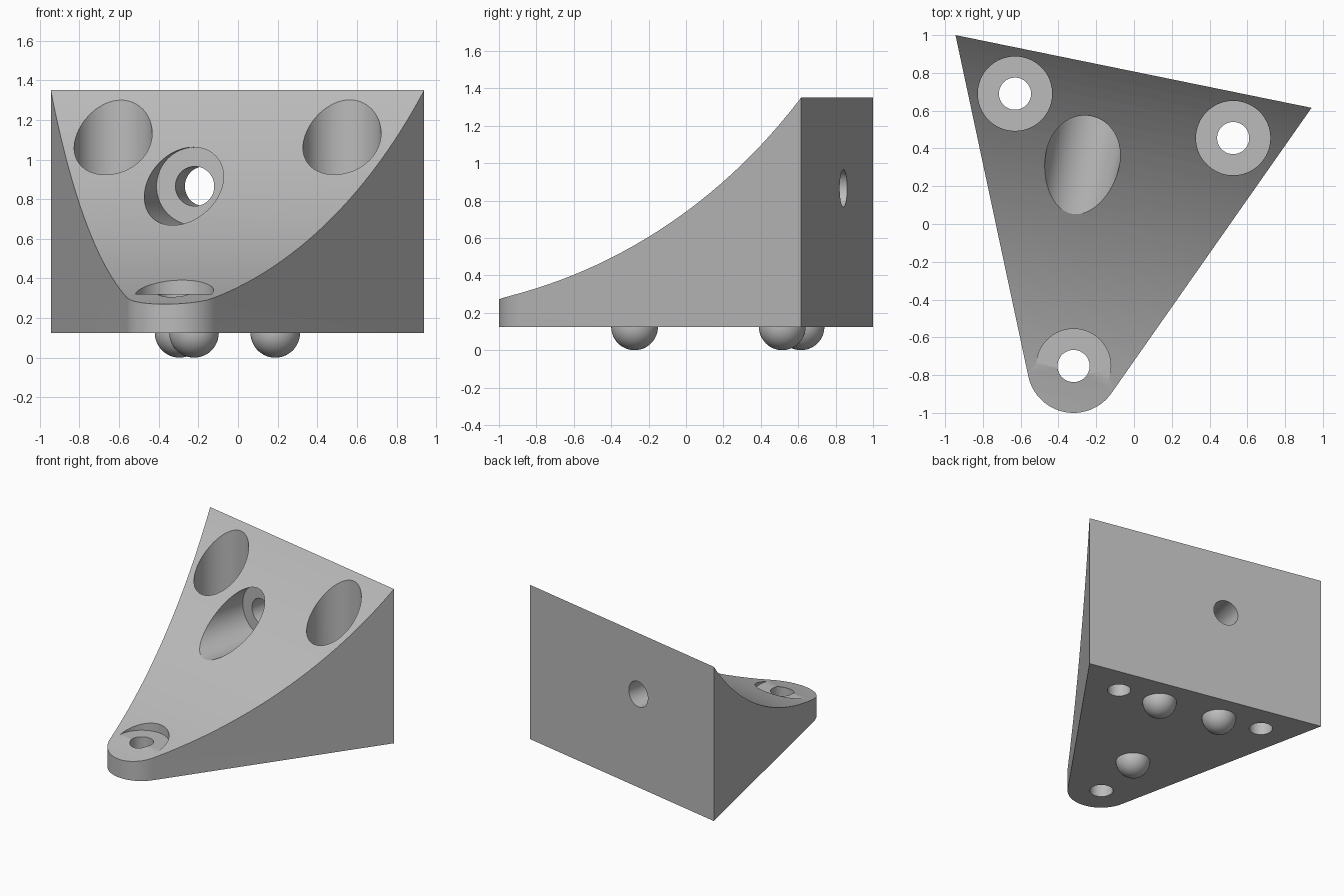
import bpy, bmesh
from math import sin, cos, acos, atan2, radians
from mathutils import Vector, Matrix

cube = bpy.data.objects.get("Cube")
if cube:
    bpy.data.objects.remove(cube, do_unlink=True)

BASE, BORE_FLOOR = 0.125, 0.322
BORE_R, HOLE_R = 0.197, 0.085

grey = bpy.data.materials.new("light grey")
grey.use_nodes = True
grey.diffuse_color = (0.5, 0.5, 0.5, 1)
grey.node_tree.nodes["Principled BSDF"].inputs["Base Color"].default_value = (0.5, 0.5, 0.5, 1)

# Plan corners, and the axes along and away from the back wall
left_corner = Vector((-0.945, 1.0, 0))
right_corner = Vector((0.94, 0.615, 0))
nose = Vector((-0.32, -0.755, 0))
nose_r = 0.245
along = (right_corner - left_corner).normalized()
forward = Vector((along.y, -along.x, 0))


def make_object(name, bm):
    bmesh.ops.recalc_face_normals(bm, faces=bm.faces)
    mesh = bpy.data.meshes.new(name)
    bm.to_mesh(mesh)
    bm.free()
    mesh.materials.append(grey)
    obj = bpy.data.objects.new(name, mesh)
    bpy.context.collection.objects.link(obj)
    return obj


def cut_cylinder(body, start, end, radius, segments=64):
    """Subtract a cylinder running between two points."""
    axis = end - start
    turn = axis.to_track_quat('Z', 'Y').to_matrix().to_4x4()
    bm = bmesh.new()
    bmesh.ops.create_cone(bm, cap_ends=True, segments=segments, radius1=radius,
                          radius2=radius, depth=axis.length,
                          matrix=Matrix.Translation((start + end) / 2) @ turn)
    cutter = make_object("cutter", bm)
    cutter.hide_render = True
    mod = body.modifiers.new("cut", 'BOOLEAN')
    mod.operation, mod.solver, mod.object = 'DIFFERENCE', 'EXACT', cutter
    bpy.context.view_layer.objects.active = body
    bpy.ops.object.modifier_apply(modifier=mod.name)
    bpy.data.objects.remove(cutter, do_unlink=True)


def tangent_angle(corner, side):
    d = corner - nose
    return atan2(d.y, d.x) + side * acos(nose_r / d.length)


# Wedge body: triangular plan with a rounded nose
a0 = tangent_angle(left_corner, 1)
a1 = tangent_angle(right_corner, -1) + radians(360)
steps = 32
outline = [right_corner, left_corner]
for i in range(steps + 1):
    a = a0 + (a1 - a0) * i / steps
    outline.append(nose + nose_r * Vector((cos(a), sin(a), 0)))
bm = bmesh.new()
face = bm.faces.new([bm.verts.new((p.x, p.y, BASE)) for p in outline])
extruded = bmesh.ops.extrude_face_region(bm, geom=[face])["geom"]
bmesh.ops.translate(bm, vec=(0, 0, 1.4),
                    verts=[g for g in extruded if isinstance(g, bmesh.types.BMVert)])
body = make_object("wedge_body", bm)

# Concave sloping top
scoop = left_corner + forward * 2.4635 + Vector((0, 0, 3.439))
cut_cylinder(body, scoop - along * 2, scoop + along * 4, 3.23, 256)

# Three vertical counterbored screw holes
for x, y in [(-0.63, 0.69), (0.525, 0.455), (-0.32, -0.752)]:
    cut_cylinder(body, Vector((x, y, BORE_FLOOR)), Vector((x, y, 2)), BORE_R)
    cut_cylinder(body, Vector((x, y, 0)), Vector((x, y, 1)), HOLE_R)

# Counterbored hole through the back wall
wall = Vector((-0.17, 0.842, 0.865))
cut_cylinder(body, wall + forward * 0.24, wall + forward * 1.5, BORE_R)
cut_cylinder(body, wall - forward * 0.2, wall + forward * 0.5, 0.1)

# Round feet under the base
feet = []
for name, x, y in [("front_foot", -0.222, -0.275), ("back_right_foot", -0.295, 0.615),
                   ("back_left_foot", 0.188, 0.515)]:
    bm = bmesh.new()
    bmesh.ops.create_uvsphere(bm, u_segments=48, v_segments=24, radius=0.125)
    bmesh.ops.bisect_plane(bm, geom=bm.verts[:] + bm.edges[:] + bm.faces[:],
                           plane_co=(0, 0, 0.001), plane_no=(0, 0, 1), clear_outer=True)
    foot = make_object(name, bm)
    foot.location = (x, y, BASE)
    feet.append(foot)

# Smooth curved walls, keep the rims sharp
for obj in [body] + feet:
    bpy.ops.object.select_all(action='DESELECT')
    obj.select_set(True)
    bpy.context.view_layer.objects.active = obj
    bpy.ops.object.shade_smooth_by_angle(angle=radians(25))
